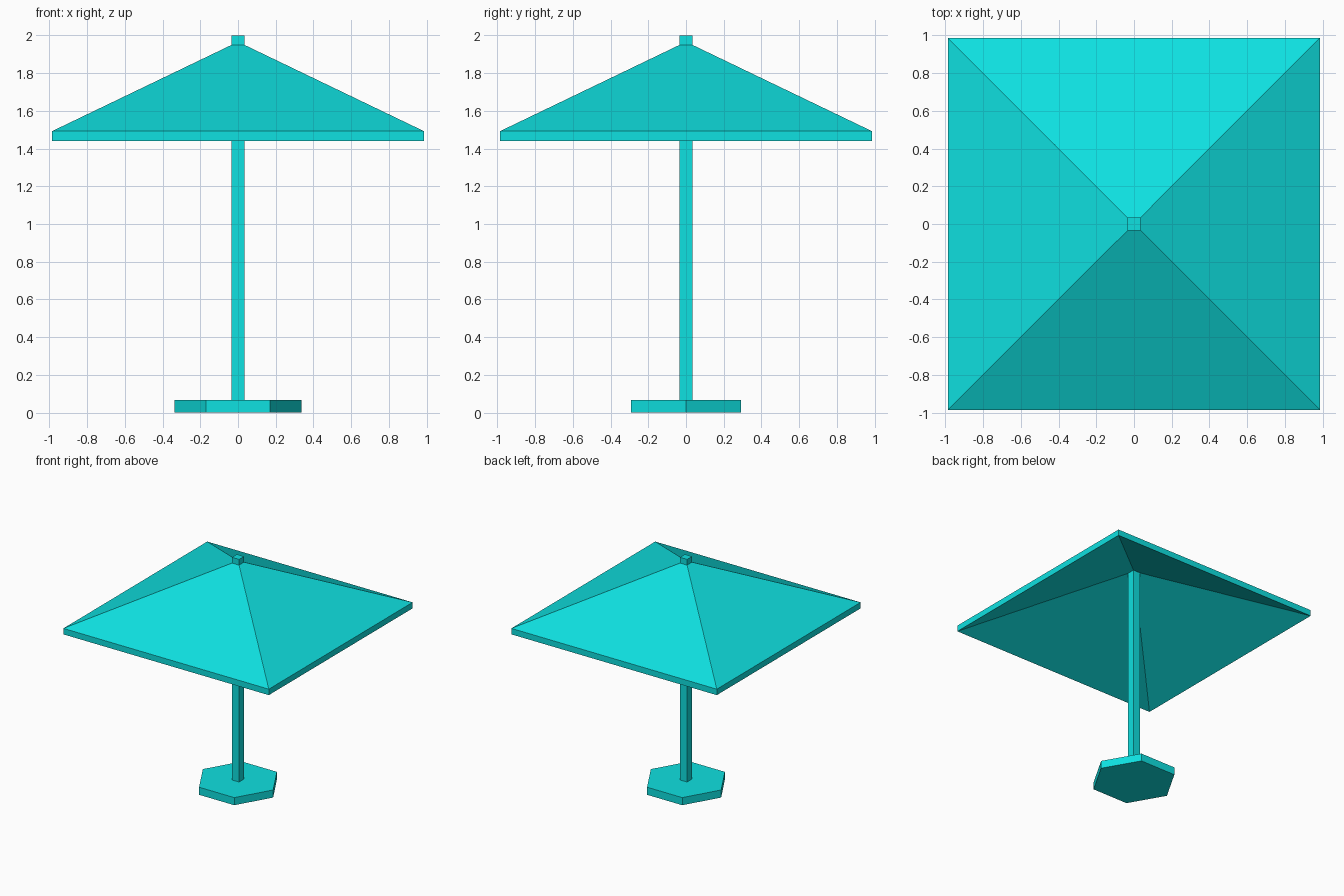
import bpy
import bmesh
import math

default = bpy.data.objects.get("Cube")
if default:
    bpy.data.objects.remove(default, do_unlink=True)

teal = bpy.data.materials.new("turquoise")
teal.use_nodes = True
colour = (0.0045, 0.75, 0.75, 1)
teal.diffuse_color = colour
teal.node_tree.nodes["Principled BSDF"].inputs["Base Color"].default_value = colour


def loft(name, sides, rings, turn=0.0, closed=False):
    """Join regular rings of (radius, z); cap the ends or close the loop."""
    bm = bmesh.new()
    loops = []
    for radius, z in rings:
        angles = [turn + math.tau * i / sides for i in range(sides)]
        loops.append([bm.verts.new((radius * math.cos(a), radius * math.sin(a), z))
                      for a in angles])
    pairs = list(zip(loops, loops[1:]))
    if closed:
        pairs.append((loops[-1], loops[0]))
    else:
        bm.faces.new(loops[0])
        bm.faces.new(loops[-1])
    for low, high in pairs:
        for i in range(sides):
            j = (i + 1) % sides
            bm.faces.new((low[i], low[j], high[j], high[i]))
    bmesh.ops.recalc_face_normals(bm, faces=bm.faces)
    mesh = bpy.data.meshes.new(name)
    bm.to_mesh(mesh)
    bm.free()
    mesh.materials.append(teal)
    obj = bpy.data.objects.new(name, mesh)
    bpy.context.collection.objects.link(obj)
    return obj


pole = 0.034 * math.sqrt(2)
eave = 0.987 * math.sqrt(2)
quarter = math.pi / 4

# Hexagonal foot with corners on the x axis
loft("base", 6, [(0.338, 0), (0.338, 0.066)])

# Square pole, showing as a small finial above the canopy
loft("pole", 4, [(pole, 0.066), (pole, 2.0)], quarter)

# Hollow pyramid canopy with a thin vertical rim
loft("canopy", 4, [(eave, 1.44), (eave, 1.492), (pole, 1.95), (pole, 1.898)],
     quarter, closed=True)
